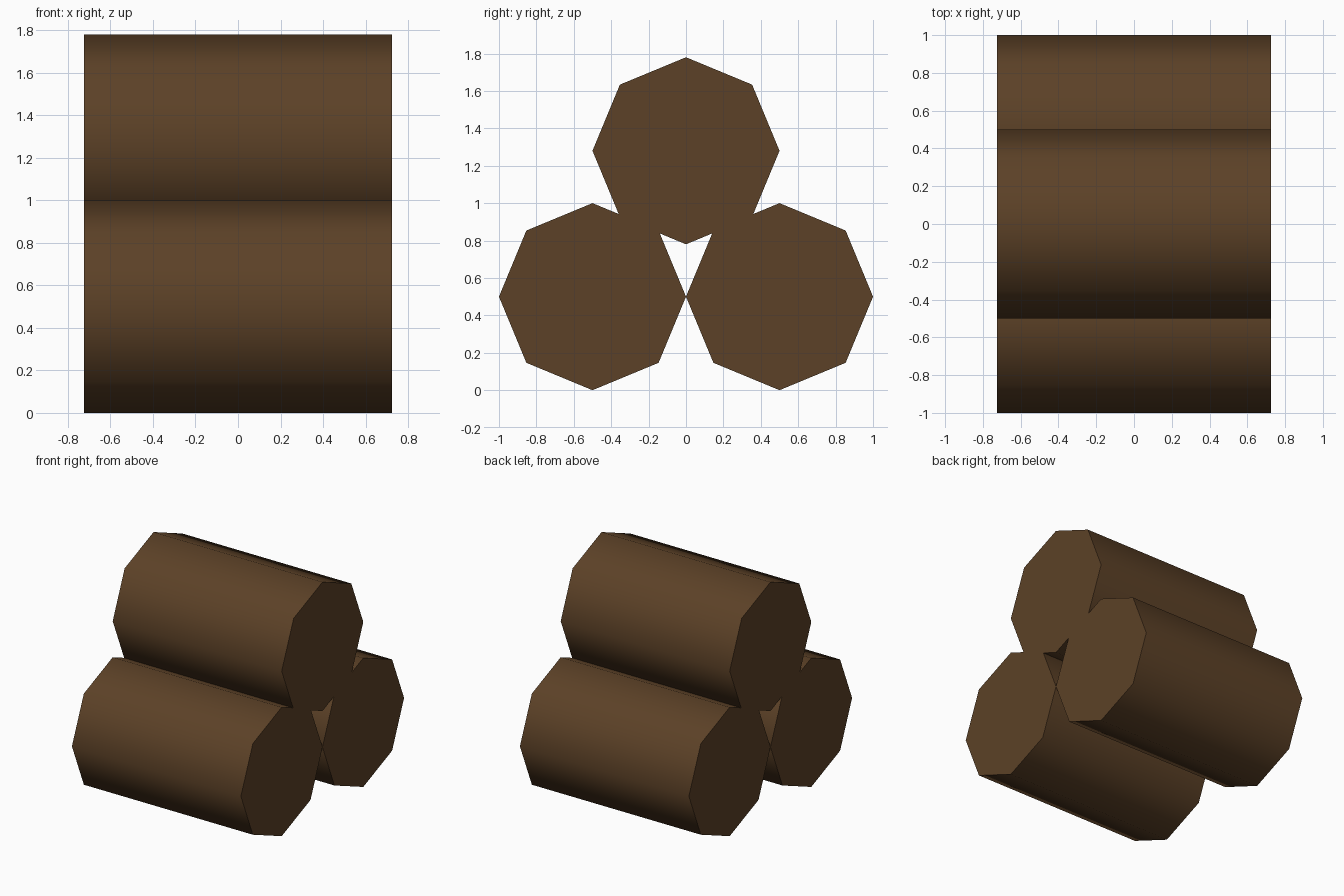
import bpy, bmesh, math
from mathutils import Matrix

if "Cube" in bpy.data.objects:
    bpy.data.objects.remove(bpy.data.objects["Cube"])

RADIUS, LENGTH, SIDES = 0.5, 1.45, 8

bark = bpy.data.materials.new("dark_brown_wood")
bark.diffuse_color = (0.107, 0.053, 0.02, 1)
bark.use_nodes = True
bark.node_tree.nodes["Principled BSDF"].inputs["Base Color"].default_value = bark.diffuse_color


def make_log(name, y, z):
    """Eight-sided log lying along x, smooth round the sides, flat at the ends."""
    bm = bmesh.new()
    bmesh.ops.create_cone(bm, cap_ends=True, segments=SIDES, radius1=RADIUS,
                          radius2=RADIUS, depth=LENGTH,
                          matrix=Matrix.Rotation(math.pi / 2, 4, 'Y'))
    bm.normal_update()
    for f in bm.faces:
        f.smooth = abs(f.normal.x) < 0.5
    for e in bm.edges:
        e.smooth = all(f.smooth for f in e.link_faces)
    mesh = bpy.data.meshes.new(name)
    bm.to_mesh(mesh)
    bm.free()
    mesh.materials.append(bark)
    obj = bpy.data.objects.new(name, mesh)
    obj.location = (0, y, z)
    bpy.context.collection.objects.link(obj)


# Two logs side by side on the ground, one resting on top
make_log("front_log", -0.5, 0.5)
make_log("back_log", 0.5, 0.5)
make_log("top_log", 0, 1.28)
